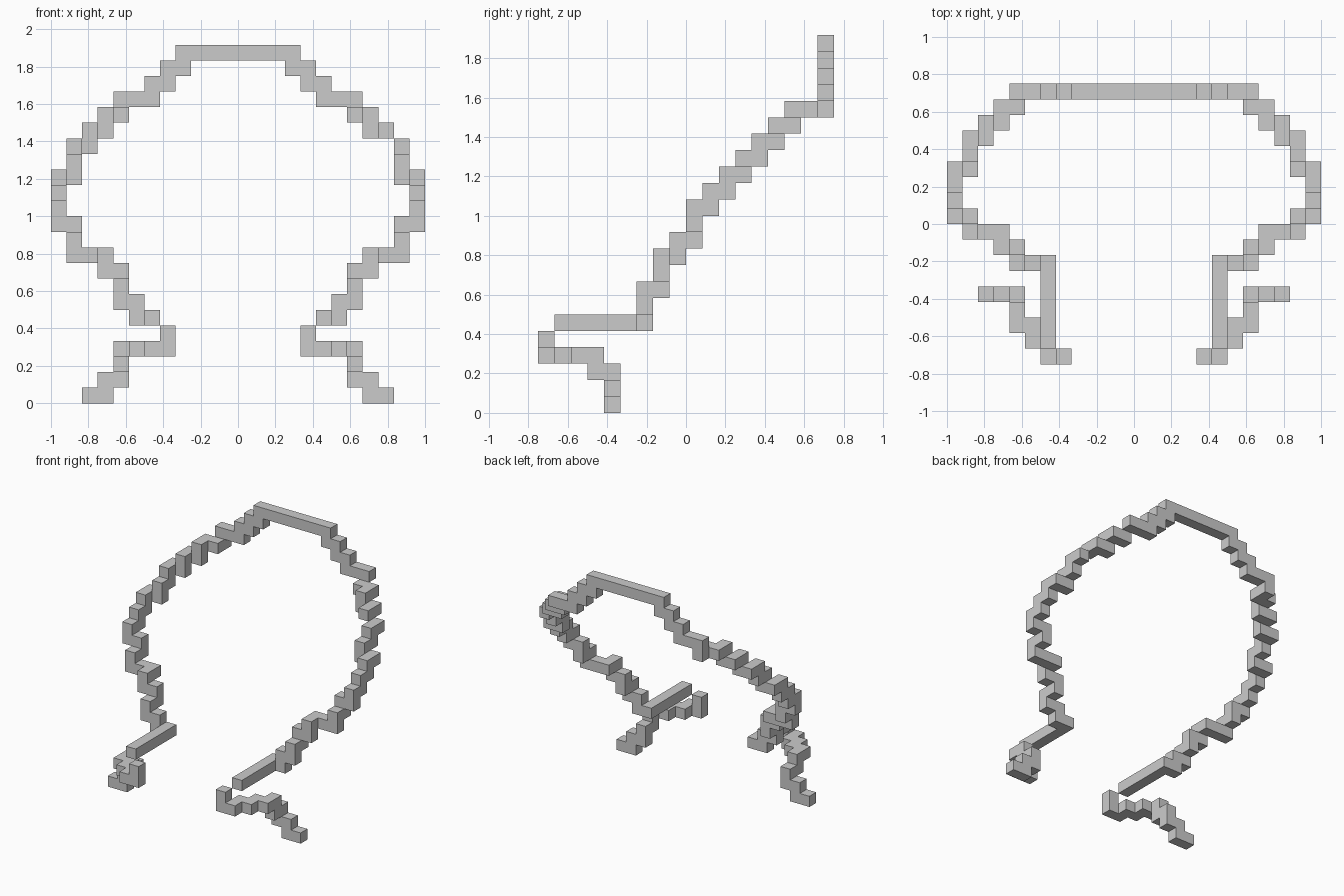
import bpy, bmesh
from mathutils import Vector

if "Cube" in bpy.data.objects:
    bpy.data.objects.remove(bpy.data.objects["Cube"])

U = 1 / 12  # edge of one cube
STEP = {'X': (1, 0, 0), 'x': (-1, 0, 0), 'Y': (0, 1, 0),
        'y': (0, -1, 0), 'Z': (0, 0, 1), 'z': (0, 0, -1)}


def walk(start, moves):
    """Cells visited by a path of unit steps."""
    cells, p = [start], start
    for m in moves.replace(' ', ''):
        p = tuple(a + b for a, b in zip(p, STEP[m]))
        cells.append(p)
    return cells


def mirror(cells):
    return [(-1 - i, j, k) for i, j, k in cells]


def build(name, cells):
    """Outer skin of a set of cubes."""
    cells = set(cells)
    bm = bmesh.new()
    for c in sorted(cells):
        for d in STEP.values():
            if tuple(a + b for a, b in zip(c, d)) in cells:
                continue
            n = Vector(d)
            u = Vector((d[1], d[2], d[0]))
            v = n.cross(u)
            mid = Vector(c) + Vector((.5, .5, .5)) + n * .5
            quad = [mid + (u * s + v * t) * .5
                    for s, t in ((-1, -1), (1, -1), (1, 1), (-1, 1))]
            bm.faces.new([bm.verts.new(q * U) for q in quad])
    bmesh.ops.remove_doubles(bm, verts=bm.verts, dist=1e-4)
    me = bpy.data.meshes.new(name)
    bm.to_mesh(me)
    bm.free()
    bpy.context.collection.objects.link(bpy.data.objects.new(name, me))


# Stepped loop: top bar, shoulder, side, then the straight run to the front
loop = walk((0, 8, 22), 'XXX zXzXz XX zyXyzXyzX yzyzX yzyzyz '
                        'xzyz xx yzxzyzxzx yyyyy')
# Stepped foot curling outwards to the ground
foot = walk((4, -9, 4), 'z XYXYXY zYzXzX')

# Right half skips a few corner cubes
skipped = {(9, 5, 16), (7, 8, 18)}
build('loop', [c for c in loop if c not in skipped] + mirror(loop))
build('right_foot', foot)
build('left_foot', mirror(foot))
